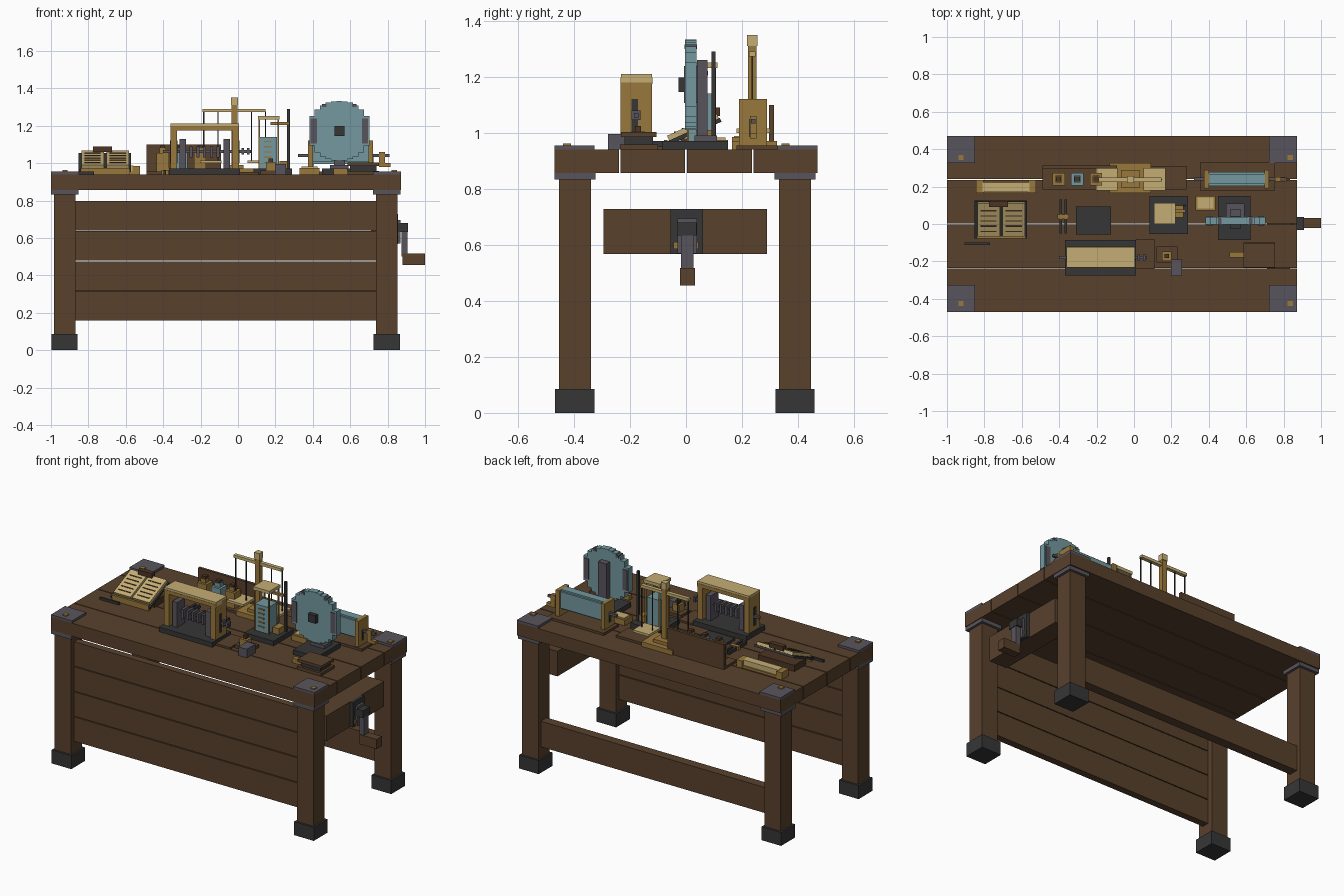
import bpy
import bmesh
import math
from mathutils import Matrix

default_cube = bpy.data.objects.get("Cube")
if default_cube:
    bpy.data.objects.remove(default_cube, do_unlink=True)


def make_material(name, hex_colour):
    """Flat material from a display colour, converted to linear."""
    channels = [int(hex_colour[i:i + 2], 16) / 255 for i in (0, 2, 4)]
    linear = [((c + 0.055) / 1.055) ** 2.4 for c in channels] + [1.0]
    material = bpy.data.materials.new(name)
    material.use_nodes = True
    material.diffuse_color = linear
    material.node_tree.nodes["Principled BSDF"].inputs["Base Color"].default_value = linear
    return material


wood = make_material("brown wood", "58412c")
dark_wood = make_material("dark wood", "4c3524")
brass = make_material("brass", "9a783c")
parchment = make_material("parchment", "c5ae75")
iron = make_material("dark iron", "363636")
steel = make_material("grey steel", "58545c")
glass = make_material("blue glass", "73999f")


def box(name, material, x, y, z, tilt=0.0):
    """Box from (low, high) ranges, optionally tilted about x through its centre."""
    bm = bmesh.new()
    bmesh.ops.create_cube(bm, size=1)
    ranges = (x, y, z)
    size = [high - low for low, high in ranges]
    bm.transform(Matrix.Diagonal((*size, 1)))
    mesh = bpy.data.meshes.new(name)
    bm.to_mesh(mesh)
    bm.free()
    mesh.materials.append(material)
    obj = bpy.data.objects.new(name, mesh)
    obj.location = [(low + high) / 2 for low, high in ranges]
    obj.rotation_euler.x = tilt
    bpy.context.collection.objects.link(obj)
    return obj


def around(centre, half):
    return (centre - half, centre + half)


TOP = 0.94  # height of the bench surface


def on_top(name, material, x, y, height, start=0.0):
    """Box standing on the bench surface, or raised above it by start."""
    return box(name, material, x, y, (TOP + start, TOP + height))


# Bench top planks
for low, high in ((-.47, -.239), (-.234, -.003), (.003, .236), (.241, .47)):
    box("top_plank", wood, (-1, .872), (low, high), (.857, TOP))

# Legs with iron shoes, steel collars and riveted corner plates
for leg_x, plate_x, rivet_x in ((-.927, -.925, -.925), (.795, .797, .835)):
    for side in (-1, 1):
        leg_y = side * .393 - .004
        box("leg", wood, around(leg_x, .058), around(leg_y, .057), (.05, .84))
        box("leg_shoe", iron, around(leg_x, .07), around(leg_y, .07), (0, .086))
        box("leg_collar", steel, around(leg_x, .073), around(leg_y, .073), (.833, .858))
        on_top("corner_plate", steel, around(plate_x, .075), around(side * .398, .072), .015)
        rivet_y = .39 * side - .035
        on_top("corner_rivet", brass, around(rivet_x, .014), around(rivet_y, .014), .022)

# Front panel planks and back stretcher
for row in range(4):
    bottom = .158 + row * .161
    box("front_plank", wood, (-.87, .737), (-.42, -.375), (bottom, bottom + .156))
box("back_stretcher", wood, (-.87, .737), (.36, .42), (.158, .322))

# Side gearbox board with hand crank
box("side_board", wood, (.71, .835), (-.295, .29), (.567, .728))
box("crank_plate", iron, (.835, .855), (-.055, .06), (.567, .728))
box("crank_hub", iron, (.855, .91), around(.003, .035), (.633, .68))
box("crank_arm", steel, (.875, .907), around(.005, .022), (.5, .68))
box("crank_bracket", steel, (.855, .87), around(.005, .035), (.57, .695))
box("crank_handle", wood, (.88, 1), around(.005, .027), (.455, .517))
for side in (-1, 1):
    box("crank_bolt", brass, (.855, .862), around(side * .037, .008), (.585, .61))

# Open book on a tilted stand
TILT = math.radians(24)
on_top("book_stand", dark_wood, (-.84, -.58), (-.02, .1), .04)
box("book_cover", iron, (-.853, -.572), (-.083, .133), (.995, 1.01), TILT)
for centre in (-.777, -.643):
    box("book_page", parchment, around(centre, .061), (-.072, .122), (1.01, 1.03), TILT)
    for row in range(5):
        y = -.04 + row * .028
        z = 1.031 + (y - .025) * math.tan(TILT)
        box("text_line", dark_wood, around(centre, .043), around(y, .003), around(z, .003), TILT)
box("book_clip", dark_wood, (-.775, -.675), (.09, .122), (1.06, 1.09))
on_top("book_ledge", brass, (-.84, -.58), (-.078, -.066), .035)
on_top("stylus", iron, (-.905, -.77), around(-.105, .006), .015)

# Scroll in a brass cradle
on_top("scroll", parchment, (-.81, -.56), (.172, .222), .048)
on_top("scroll_tray", brass, (-.81, -.56), (.165, .23), .014)
for centre in (-.825, -.543):
    on_top("scroll_end", brass, around(centre, .02), (.165, .235), .045)

# Apothecary rack with three open jars
on_top("rack_base", wood, (-.49, .28), (.185, .31), .015)
on_top("rack_back", wood, (-.49, -.09), (.296, .314), .16)
for centre, colour in ((-.403, brass), (-.303, glass), (-.203, brass)):
    on_top("jar", colour, around(centre, .033), around(.24, .033), .115, .015)
    on_top("jar_neck", colour, around(centre, .018), around(.24, .018), .14, .115)
    on_top("jar_stopper", dark_wood, around(centre, .014), around(.24, .014), .155, .14)

# Balance scale
on_top("scale_foot", brass, (-.13, .09), (.165, .325), .03)
on_top("scale_step", brass, (-.07, .03), (.195, .29), .05)
on_top("scale_column", brass, around(-.019, .017), around(.237, .015), .38)
on_top("scale_beam", parchment, (-.19, .148), around(.237, .012), .35, .332)
on_top("scale_finial", parchment, around(-.019, .019), around(.237, .019), .41, .37)
for centre in (-.145, .11):
    on_top("scale_pan", parchment, around(centre, .058), around(.24, .06), .075, .06)
    for side in (-1, 1):
        on_top("scale_cord", iron, around(centre + side * .038, .003), around(.237, .003), .335, .07)

# Tongs and slate
for centre in (-.391, -.364):
    on_top("tong_arm", iron, around(centre, .007), (-.05, .13), .02)
on_top("tong_pivot", brass, (-.408, -.347), around(.04, .012), .024)
on_top("slate", iron, (-.31, -.122), (-.055, .093), .015)

# Gear press: arched frame, shaft and toothed discs
on_top("press_base", iron, (-.37, .01), (-.275, -.085), .03)
on_top("press_top", parchment, (-.362, .006), (-.232, -.122), .271, .24)
on_top("press_beam", brass, (-.362, .006), (-.234, -.12), .258, .235)
for centre in (-.343, -.013):
    on_top("press_post", brass, around(centre, .018), (-.234, -.122), .24, .03)
    on_top("post_slot", iron, around(centre, .02), around(-.183, .012), .18, .06)
for centre in (-.295, -.06):
    on_top("shaft_bearing", steel, around(centre, .017), around(-.18, .04), .19, .03)
on_top("shaft", steel, (-.4, .07), around(-.178, .008), .13, .114)
for index in range(5):
    on_top("gear_disc", steel, around(-.25 + index * .036, .008), around(-.178, .03), .15, .09)
for centre in (.025, .055):
    on_top("shaft_knob", steel, around(centre, .007), around(-.178, .016), .14, .106)
on_top("press_mat", wood, (.01, .11), (-.24, -.08), .012)

# Loose blocks beside the press
on_top("small_tray", wood, (.12, .232), (-.205, -.12), .02)
on_top("small_box", brass, around(.175, .025), around(-.172, .025), .065, .02)
on_top("small_box_knob", dark_wood, around(.175, .011), around(-.172, .011), .085, .065)
on_top("steel_block", steel, (.197, .257), (-.278, -.19), .055)

# Water clock: glass column, cap on thin posts and gauge rod
on_top("clock_base", iron, (.083, .29), (-.053, .15), .03)
on_top("clock_column", glass, (.112, .208), (.01, .1), .2, .03)
for row in range(5):
    mark = .06 + row * .028
    on_top("clock_mark", brass, (.14, .18), (.004, .01), mark + .007, mark)
on_top("clock_cap", parchment, (.107, .223), (0, .112), .312, .292)
for x in (.114, .214):
    for y in (.007, .104):
        on_top("clock_post", brass, around(x, .004), around(y, .004), .295, .03)
on_top("clock_float_arm", brass, (.175, .275), around(.07, .008), .28, .265)
on_top("clock_bracket", brass, (.222, .265), (.035, .1), .07, .03)
on_top("gauge_rod", iron, around(.27, .007), around(.098, .007), .35)

# Stepped wheel on an iron base
WHEEL_X, WHEEL_Z, RADIUS = .542, 1.172, .161
COLUMNS = 11
pitch = 2 * RADIUS / COLUMNS
on_top("wheel_base", iron, (.45, .622), (-.085, .15), .03)
for index in range(COLUMNS):
    offset = (index - COLUMNS // 2) * pitch
    reach = math.sqrt(RADIUS ** 2 - (offset * .96) ** 2)
    box("wheel_slat", glass, around(WHEEL_X + offset, pitch / 2), (-.003, .038),
        around(WHEEL_Z, reach))
for side in (-1, 1):
    box("wheel_rim_block", steel, around(WHEEL_X + side * .137, .017), (-.007, .042),
        around(WHEEL_Z, .066))
    box("wheel_spacer", steel, around(WHEEL_X + side * .08, .012), (-.005, .04),
        around(WHEEL_Z + .135, .008))
box("wheel_hub", iron, around(WHEEL_X, .027), (-.027, .075), around(WHEEL_Z, .026))
on_top("wheel_support", steel, around(WHEEL_X, .03), (.04, .077), .32)
on_top("wheel_foot", steel, around(WHEEL_X, .05), (.03, .11), .05)

# Small case left of the drum
on_top("small_case", brass, (.33, .436), (.073, .15), .035)
on_top("case_lid", parchment, (.34, .426), (.082, .141), .043)

# Blue recording drum in brass stands
on_top("drum_base", wood, (.353, .755), (.18, .33), .015)
on_top("drum", glass, (.4, .7), around(.241, .037), .17, .065)
on_top("drum_ridge", glass, (.4, .7), around(.241, .025), .18, .055)
for centre in (.388, .71):
    on_top("drum_stand", brass, around(centre, .013), (.19, .29), .18)
    on_top("drum_stand_slot", iron, around(centre, .015), around(.235, .01), .11, .045)
on_top("drum_axle", steel, (.32, .81), around(.24, .008), .11, .094)
on_top("drum_handle", brass, (.755, .785), around(.24, .012), .12, .04)
on_top("drum_grip", brass, (.755, .815), around(.24, .012), .06, .04)

# Layered pedestal with a pointer
on_top("pedestal_foot", wood, (.585, .755), (-.235, -.1), .018)
on_top("pedestal_core", iron, (.6, .74), (-.22, -.118), .045, .018)
on_top("pedestal_top", wood, (.585, .755), (-.232, -.105), .063, .045)
on_top("pointer", brass, (.51, .585), around(-.165, .014), .03)
